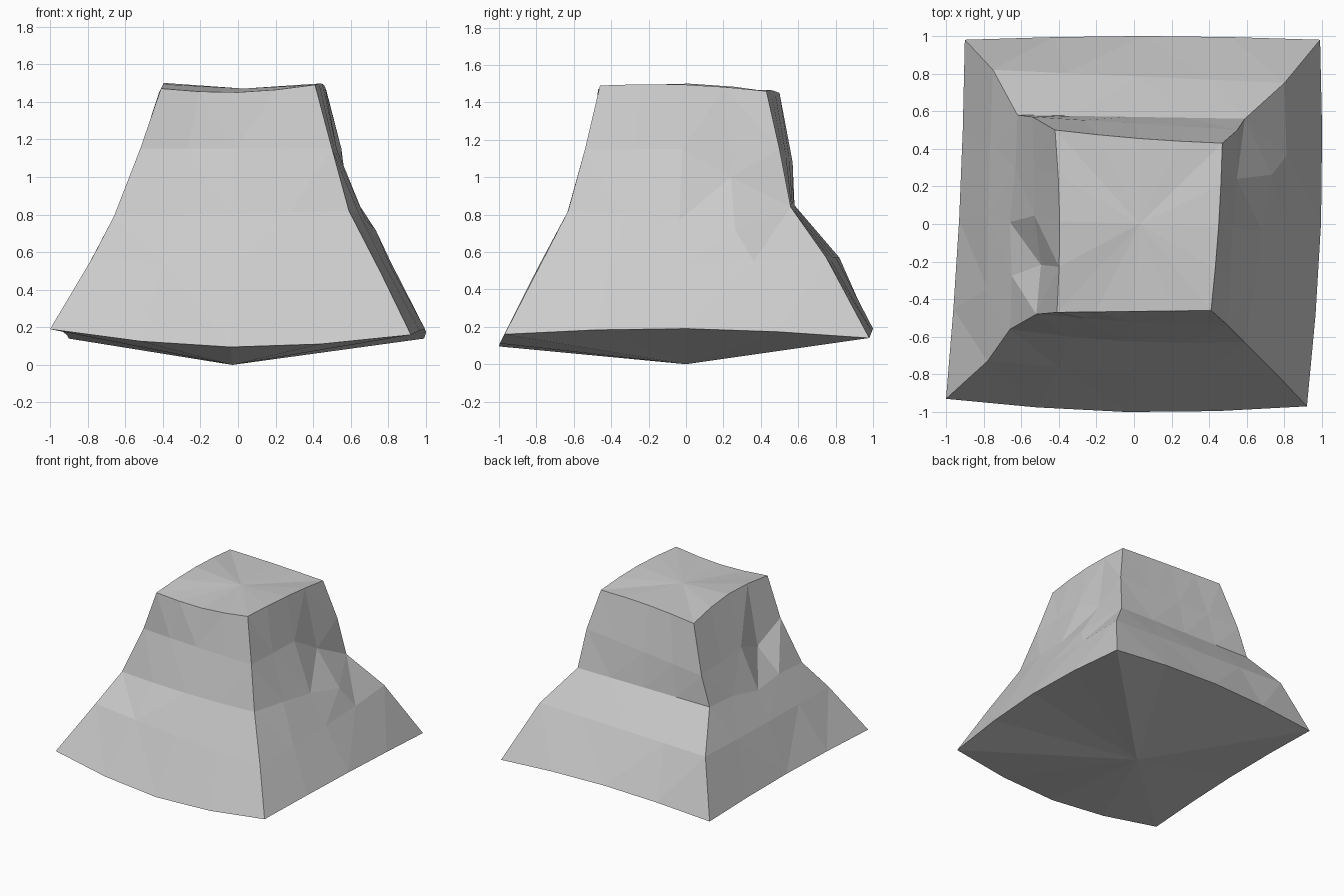
import bpy
import bmesh
import math
from mathutils import Vector

default_cube = bpy.data.objects.get("Cube")
if default_cube:
    bpy.data.objects.remove(default_cube, do_unlink=True)

STEPS = 4  # segments along each side of the boulder

# Four corner ridges, each listed from the base up to the crown
front_left_ridge = [(-1, -.93, .19), (-.78, -.73, .56), (-.66, -.56, .79), (-.52, -.48, 1.15), (-.41, -.47, 1.47)]
front_right_ridge = [(.92, -.97, .16), (.76, -.8, .49), (.59, -.63, .82), (.5, -.54, 1.15), (.41, -.46, 1.49)]
back_right_ridge = [(.99, .98, .14), (.8, .75, .57), (.59, .56, .84), (.55, .5, 1.15), (.47, .43, 1.46)]
back_left_ridge = [(-.9, .98, .14), (-.75, .82, .57), (-.62, .58, .85), (-.54, .57, 1.08), (-.42, .5, 1.45)]
ridges = [front_left_ridge, front_right_ridge, back_right_ridge, back_left_ridge]

# Each side: outward direction, bulge per level, sag of the base rim, lift of the crown rim
sides = [
    (Vector((0, -1, 0)), (.05, .02, .03, .01, 0), -.08, -.03),
    (Vector((1, 0, 0)), (.04, .03, .09, 0, .01), .04, .02),
    (Vector((0, 1, 0)), (.02, 0, 0, 0, -.01), .05, .01),
    (Vector((-1, 0, 0)), (-.02, .01, 0, 0, -.02), .01, .04),
]

# Single chipped points: (side, level, step) -> (outward, upward)
chips = {
    (1, 2, 1): (-.01, -.02),
    (1, 2, 2): (0, -.06),
    (1, 2, 3): (.08, -.12),
    (1, 3, 3): (.01, -.15),
    (3, 3, 3): (-.03, -.12),
    (3, 2, 2): (.02, -.04),
}


def rim_point(side, level, step):
    """Point on one side, blended between its two corner ridges."""
    outward, bulges, sag, lift = sides[side]
    t = step / STEPS
    start = Vector(ridges[side][level])
    end = Vector(ridges[(side + 1) % len(ridges)][level])
    point = start.lerp(end, t)
    swell = math.sin(math.pi * t)
    point += outward * bulges[level] * swell
    if level == 0:
        point.z += sag * swell
    elif level == len(bulges) - 1:
        point.z += lift * swell
    push, rise = chips.get((side, level, step), (0, 0))
    return point + outward * push + Vector((0, 0, rise))


def close_ring(bm, ring, centre, flip):
    """Fan a ring of vertices to a centre point."""
    hub = bm.verts.new(centre)
    for a, b in zip(ring, ring[1:] + ring[:1]):
        bm.faces.new((b, a, hub) if flip else (a, b, hub))


# Boulder body: rings stacked up the ridges, bridged with facets
bm = bmesh.new()
rings = []
for level in range(len(front_left_ridge)):
    rings.append([bm.verts.new(rim_point(side, level, step))
                  for side in range(len(sides)) for step in range(STEPS)])
for lower, upper in zip(rings, rings[1:]):
    count = len(lower)
    for i in range(count):
        j = (i + 1) % count
        bm.faces.new((lower[i], lower[j], upper[j], upper[i]))

# Shallow pointed underside and almost flat crown
close_ring(bm, rings[0], (-.03, 0, 0), True)
close_ring(bm, rings[-1], (.03, 0, 1.47), False)
bmesh.ops.triangulate(bm, faces=bm.faces[:])
bmesh.ops.recalc_face_normals(bm, faces=bm.faces[:])

mesh = bpy.data.meshes.new("boulder")
bm.to_mesh(mesh)
bm.free()
boulder = bpy.data.objects.new("boulder", mesh)
bpy.context.collection.objects.link(boulder)

# Plain stone colour
stone = bpy.data.materials.new("stone grey")
stone.use_nodes = True
colour = (.6, .6, .6, 1)
stone.diffuse_color = colour
stone.node_tree.nodes["Principled BSDF"].inputs["Base Color"].default_value = colour
mesh.materials.append(stone)
